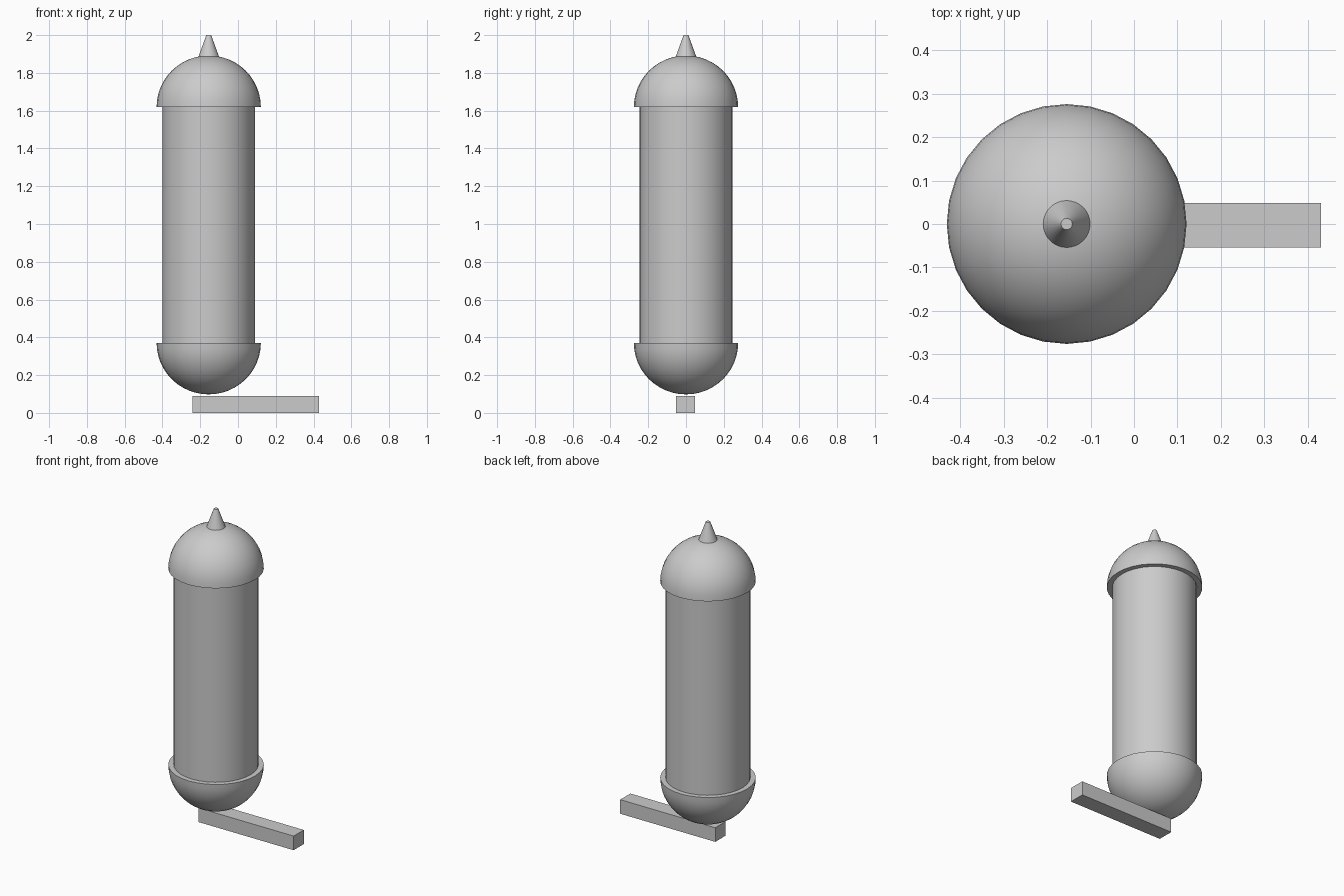
import bpy, bmesh, math

if "Cube" in bpy.data.objects:
    bpy.data.objects.remove(bpy.data.objects["Cube"])

CX = -0.155      # axis of the capsule
SEG = 32


def lathe(name, profile):
    """Revolve (radius, z) points around the capsule axis; ends lie on the axis."""
    bm = bmesh.new()
    vs = [bm.verts.new((r, 0, z)) for r, z in profile]
    es = [bm.edges.new(p) for p in zip(vs, vs[1:])]
    bmesh.ops.spin(bm, geom=vs + es, cent=(0, 0, 0), axis=(0, 0, 1),
                   angle=math.tau, steps=SEG, use_duplicate=False)
    bmesh.ops.remove_doubles(bm, verts=bm.verts, dist=1e-5)
    bmesh.ops.recalc_face_normals(bm, faces=bm.faces)
    mesh = bpy.data.meshes.new(name)
    bm.to_mesh(mesh)
    bm.free()
    ob = bpy.data.objects.new(name, mesh)
    ob.location.x = CX
    bpy.context.collection.objects.link(ob)
    bpy.ops.object.select_all(action='DESELECT')
    ob.select_set(True)
    bpy.context.view_layer.objects.active = ob
    bpy.ops.object.shade_smooth_by_angle(angle=math.radians(35))
    return ob


def dome(name, z, direction, radius=0.276, rings=12):
    """Closed hemisphere with its flat rim at z."""
    arc = []
    for i in range(rings + 1):
        a = math.pi / 2 * i / rings
        r = radius * math.cos(a) if i < rings else 0
        arc.append((r, z + direction * 0.272 * math.sin(a)))
    return lathe(name, [(0, z)] + arc)


# Main tube
lathe("body_tube", [(0, 0.37), (0.245, 0.37), (0.245, 1.62), (0, 1.62)])

# Rounded end caps
dome("upper_cap", 1.62, 1)
dome("lower_cap", 0.37, -1)

# Tapered tip
lathe("tip", [(0, 1.887), (0.054, 1.887), (0.013, 2.0), (0, 2.0)])

# Flat bar underneath
bpy.ops.mesh.primitive_cube_add(size=1, location=(0.095, -0.003, 0.045))
bar = bpy.context.object
bar.name = "base_bar"
bar.scale = (0.67, 0.102, 0.09)
bpy.ops.object.transform_apply(location=False, rotation=False, scale=True)
